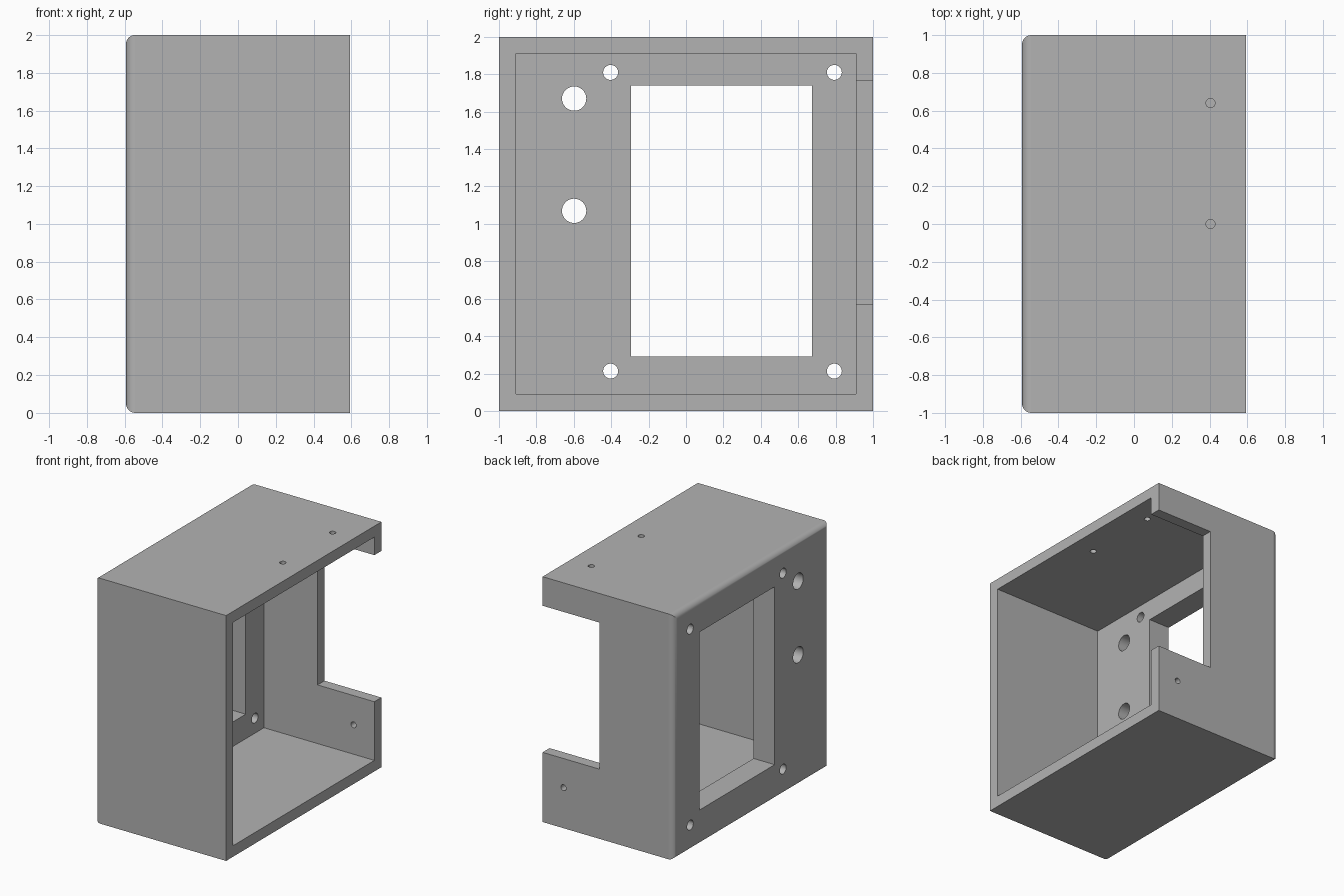
import bpy
import bmesh
import math
from mathutils import Matrix, Vector

old = bpy.data.objects.get("Cube")
if old:
    bpy.data.objects.remove(old, do_unlink=True)

HALF_X, WALL, PANEL = 0.593, 0.09, 0.19

grey = bpy.data.materials.new("plain_grey")
grey.use_nodes = True
colour = (0.448, 0.448, 0.448, 1)
grey.diffuse_color = colour
grey.node_tree.nodes["Principled BSDF"].inputs["Base Color"].default_value = colour


def make_object(name, bm):
    mesh = bpy.data.meshes.new(name)
    bm.to_mesh(mesh)
    bm.free()
    obj = bpy.data.objects.new(name, mesh)
    bpy.context.collection.objects.link(obj)
    mesh.materials.append(grey)
    return obj


def box_mesh(low, high):
    low, high = Vector(low), Vector(high)
    bm = bmesh.new()
    bmesh.ops.create_cube(bm, size=1, matrix=Matrix.Translation((low + high) / 2)
                          @ Matrix.Diagonal((*(high - low), 1)))
    return bm


def drill_mesh(centre, radius, axis, depth=0.5):
    spin = Vector((0, 0, 1)).rotation_difference(Vector(axis)).to_matrix().to_4x4()
    bm = bmesh.new()
    bmesh.ops.create_cone(bm, cap_ends=True, segments=32, radius1=radius,
                          radius2=radius, depth=depth,
                          matrix=Matrix.Translation(centre) @ spin)
    return bm


# Outer block with rounded edges around the face panel
bm = box_mesh((-HALF_X, -1, 0), (HALF_X, 1, 2))
rim = [e for e in bm.edges if all(v.co.x < 0 for v in e.verts)]
bmesh.ops.bevel(bm, geom=rim, offset=0.05, segments=8, profile=0.5, affect='EDGES')
housing = make_object("housing", bm)

# Cavity, display window and side notch
cutters = [
    ("cavity_cutter", box_mesh((PANEL - HALF_X, WALL - 1, WALL),
                               (1, 1 - WALL, 2 - WALL))),
    ("window_cutter", box_mesh((-1, -0.295, 0.29), (0, 0.675, 1.74))),
    ("notch_cutter", box_mesh((0.08, 0.8, 0.568), (1, 1.2, 1.763))),
]

# Panel screw holes and button holes
for y in (-0.403, 0.793):
    for z in (0.213, 1.81):
        cutters.append(("screw_hole_cutter",
                        drill_mesh((-0.5, y, z), 0.04, (1, 0, 0))))
for z in (1.07, 1.67):
    cutters.append(("button_hole_cutter",
                    drill_mesh((-0.5, -0.598, z), 0.065, (1, 0, 0))))

# Fixing holes in the top and the back wall
for y in (0, 0.64):
    cutters.append(("top_hole_cutter", drill_mesh((0.405, y, 2), 0.024, (0, 0, 1))))
cutters.append(("back_hole_cutter", drill_mesh((0.405, 1, 0.33), 0.024, (0, 1, 0))))

# Cut every opening
bpy.ops.object.select_all(action='DESELECT')
housing.select_set(True)
bpy.context.view_layer.objects.active = housing
for name, bm in cutters:
    cutter = make_object(name, bm)
    cutter.hide_render = True
    mod = housing.modifiers.new(name, 'BOOLEAN')
    mod.operation = 'DIFFERENCE'
    mod.solver = 'EXACT'
    mod.object = cutter
    bpy.ops.object.modifier_apply(modifier=mod.name)
    bpy.data.objects.remove(cutter, do_unlink=True)

# Smooth the rounded edges and holes, keep flat walls flat
bpy.ops.object.shade_smooth_by_angle(angle=math.radians(30))
weighted = housing.modifiers.new("flat_walls", 'WEIGHTED_NORMAL')
weighted.keep_sharp = True
